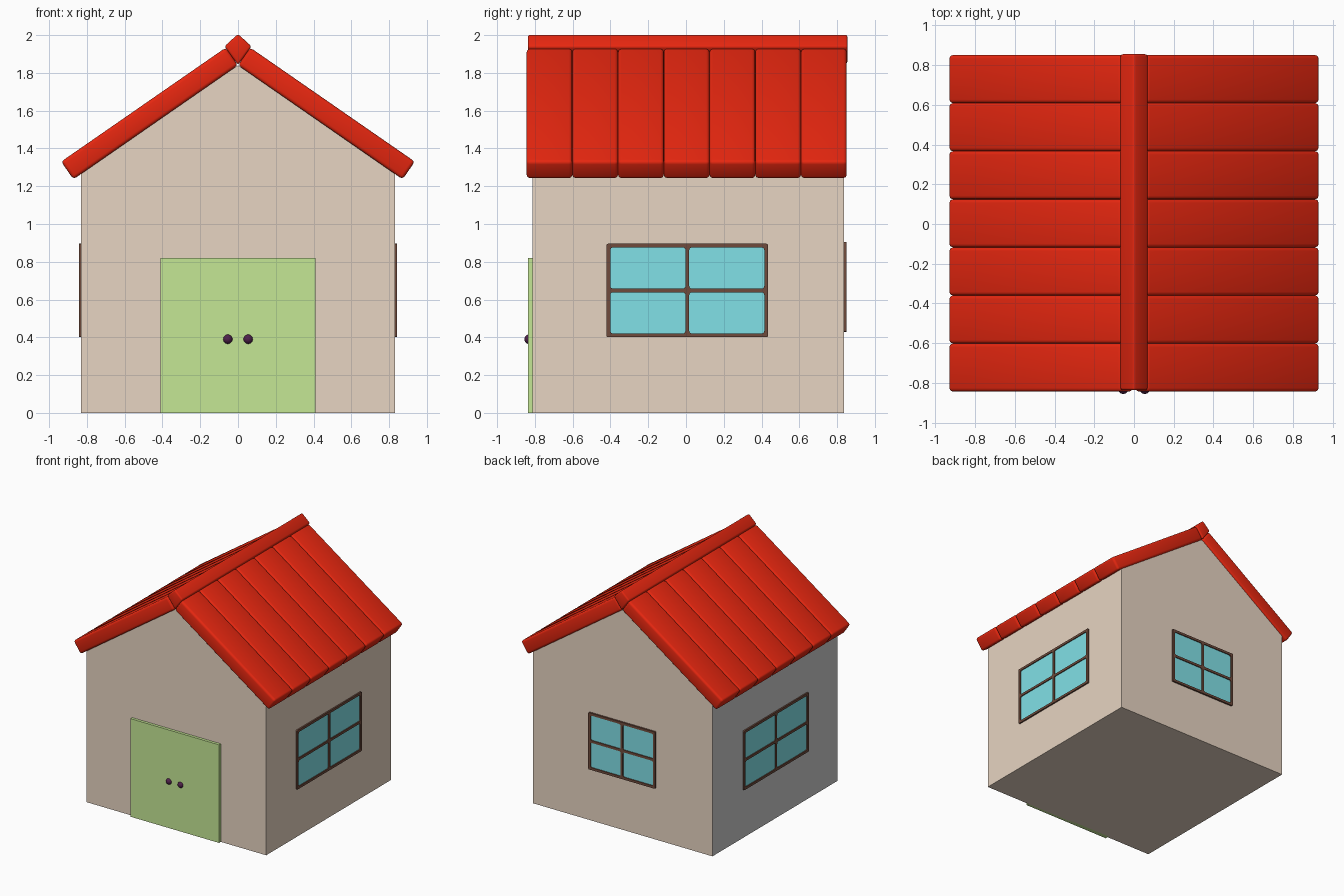
import bpy, bmesh, math
from mathutils import Matrix, Vector

if "Cube" in bpy.data.objects:
    bpy.data.objects.remove(bpy.data.objects["Cube"])


def material(name, r, g, b):
    m = bpy.data.materials.new(name)
    m.diffuse_color = (r, g, b, 1)
    m.use_nodes = True
    m.node_tree.nodes["Principled BSDF"].inputs["Base Color"].default_value = m.diffuse_color
    return m


BEIGE = material("plaster", 0.80, 0.66, 0.54)
RED = material("roof_red", 0.80, 0.02, 0.005)
GREEN = material("door_green", 0.56, 0.80, 0.30)
BROWN = material("frame_brown", 0.16, 0.07, 0.045)
GLASS = material("glass", 0.22, 0.75, 0.80)
PURPLE = material("knob_purple", 0.08, 0.015, 0.07)


def add(name, mesh, mat):
    ob = bpy.data.objects.new(name, mesh)
    bpy.context.collection.objects.link(ob)
    mesh.materials.append(mat)
    return ob


def prism(name, profile, y0, y1, mat, bevel=0):
    """Extrude an x/z profile along y, optionally with rounded edges."""
    bm = bmesh.new()
    face = bm.faces.new([bm.verts.new((x, y0, z)) for x, z in profile])
    ext = bmesh.ops.extrude_face_region(bm, geom=[face])["geom"]
    bmesh.ops.translate(bm, vec=(0, y1 - y0, 0),
                        verts=[v for v in ext if isinstance(v, bmesh.types.BMVert)])
    bmesh.ops.recalc_face_normals(bm, faces=bm.faces)
    if bevel:
        bmesh.ops.bevel(bm, geom=bm.edges[:], offset=bevel, segments=3,
                        profile=0.5, affect='EDGES')
        for f in bm.faces:
            f.smooth = True
        for e in bm.edges:
            e.smooth = e.calc_face_angle(0) < math.radians(35)
    mesh = bpy.data.meshes.new(name)
    bm.to_mesh(mesh)
    bm.free()
    return add(name, mesh, mat)


# House body; the left wall is left uncoloured
walls = prism("walls", [(-0.83, 0), (0.83, 0), (0.83, 1.27), (0, 1.84), (-0.83, 1.27)],
              -0.813, 0.836, BEIGE)
walls.data.materials.append(None)
for p in walls.data.polygons:
    if p.normal.x < -0.99:
        p.material_index = 1

# Roof planks, seven per side
pitch = math.radians(34.7)
along = Vector((math.cos(pitch), -math.sin(pitch)))
up = Vector((math.sin(pitch), math.cos(pitch)))
base = Vector((0, 1.84))
quad = [base, base + along * 1.06, base + along * 1.06 + up * 0.114, base + up * 0.114]
step = 1.695 / 7
for side, label in ((1, "right"), (-1, "left")):
    for i in range(7):
        y = -0.844 + i * step
        prism(f"roof_plank_{label}_{i + 1}", [(side * p.x, p.y) for p in quad],
              y, y + step, RED, 0.018)

# Ridge cap filling the notch between the two slopes
prism("ridge_cap", [(0, 1.842), (0.072, 1.94), (0, 2.006), (-0.072, 1.94)],
      -0.837, 0.855, RED, 0.012)

# Door and knobs
prism("door", [(-0.41, 0), (0.41, 0), (0.41, 0.82), (-0.41, 0.82)], -0.836, -0.80, GREEN)
for side, label in ((1, "right"), (-1, "left")):
    bm = bmesh.new()
    bmesh.ops.create_uvsphere(bm, u_segments=24, v_segments=12, radius=0.025)
    for f in bm.faces:
        f.smooth = True
    mesh = bpy.data.meshes.new("door_knob")
    bm.to_mesh(mesh)
    bm.free()
    add(f"door_knob_{label}", mesh, PURPLE).location = (side * 0.054, -0.831, 0.39)


def rounded_rect(x0, y0, x1, y1, r):
    pts = []
    for cx, cy, start in ((x1 - r, y1 - r, 0), (x0 + r, y1 - r, 90),
                          (x0 + r, y0 + r, 180), (x1 - r, y0 + r, 270)):
        for k in range(5):
            a = math.radians(start + k * 22.5)
            pts.append((cx + r * math.cos(a), cy + r * math.sin(a)))
    return pts


def plate(name, loops, depth, mat, matrix):
    """Flat plate from closed outlines; inner outlines become holes."""
    cu = bpy.data.curves.new(name, 'CURVE')
    cu.dimensions, cu.fill_mode, cu.extrude = '2D', 'BOTH', depth / 2
    for pts in loops:
        s = cu.splines.new('POLY')
        s.points.add(len(pts) - 1)
        for sp, (x, y) in zip(s.points, pts):
            sp.co = (x, y, 0, 1)
        s.use_cyclic_u = True
    tmp = bpy.data.objects.new(name + "_outline", cu)
    bpy.context.collection.objects.link(tmp)
    dg = bpy.context.evaluated_depsgraph_get()
    mesh = bpy.data.meshes.new_from_object(tmp.evaluated_get(dg))
    bpy.data.objects.remove(tmp)
    mesh.materials.clear()
    mesh.transform(Matrix.Translation((0, 0, depth / 2)))
    add(name, mesh, mat).matrix_world = matrix


def window(label, centre, u, n, w, h):
    """Four-pane window: u is the width direction, n points outward."""
    m = Matrix((u, (0, 0, 1), n)).transposed().to_4x4()
    m.translation = centre
    outer = rounded_rect(-w / 2, -h / 2, w / 2, h / 2, 0.008)
    holes = []
    for sx in (-1, 1):
        for sy in (-1, 1):
            xs = sorted((sx * 0.01, sx * (w / 2 - 0.02)))
            ys = sorted((sy * 0.01, sy * (h / 2 - 0.02)))
            holes.append(rounded_rect(xs[0], ys[0], xs[1], ys[1], 0.014))
    plate(f"window_frame_{label}", [outer] + holes, 0.014, BROWN, m)
    for i, pts in enumerate(holes):
        plate(f"window_pane_{label}_{i + 1}", [pts], 0.006, GLASS, m)


# Windows on both sides and the back
window("right", (0.828, 0.007, 0.648), (0, 1, 0), (1, 0, 0), 0.855, 0.495)
window("left", (-0.828, 0.007, 0.648), (0, -1, 0), (-1, 0, 0), 0.855, 0.495)
window("back", (0, 0.836, 0.667), (-1, 0, 0), (0, 1, 0), 0.62, 0.475)
